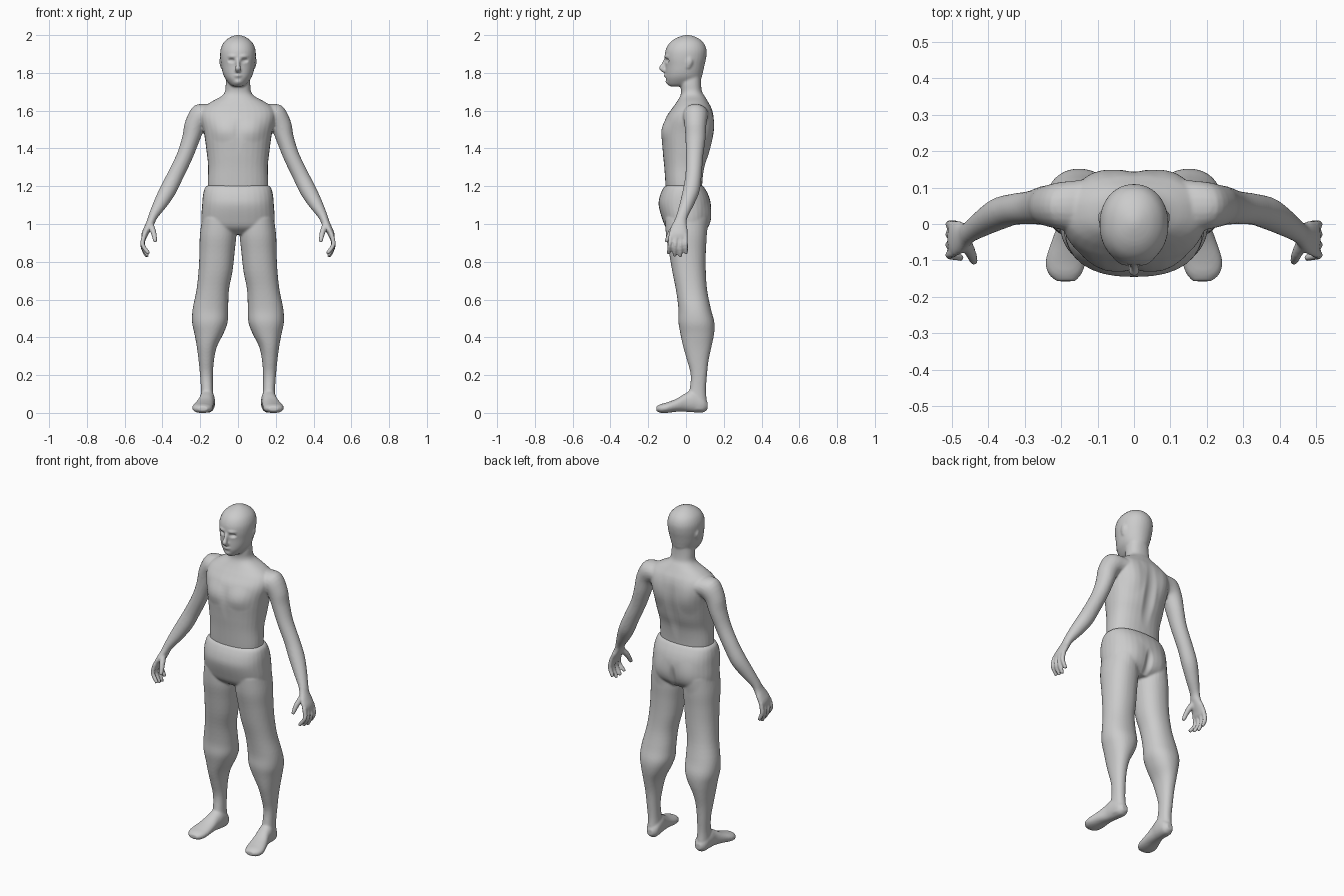
import bpy, bmesh, math
from mathutils import Vector


def loft(bm, rings, n=2.2, seg=32, sub=4):
    """Skin smoothly interpolated superellipse rings; ring = centre, axis u, axis v."""
    flat = [list(c) + list(u) + list(v) for c, u, v in rings]
    dense = []
    for i in range(len(flat) - 1):
        p0, p1, p2 = flat[max(i - 1, 0)], flat[i], flat[i + 1]
        p3 = flat[min(i + 2, len(flat) - 1)]
        for k in range(sub):
            t = k / sub
            dense.append([0.5 * (2 * b + (c - a) * t + (2 * a - 5 * b + 4 * c - d) * t * t
                                 + (3 * b - a - 3 * c + d) * t ** 3)
                          for a, b, c, d in zip(p0, p1, p2, p3)])
    dense.append(flat[-1])
    loops = []
    for r in dense:
        c, u, v = Vector(r[:3]), Vector(r[3:6]), Vector(r[6:])
        loop = []
        for k in range(seg):
            a = 2 * math.pi * k / seg
            ca, sa = math.cos(a), math.sin(a)
            loop.append(bm.verts.new(c + u * math.copysign(abs(ca) ** (2 / n), ca)
                                     + v * math.copysign(abs(sa) ** (2 / n), sa)))
        loops.append(loop)
    for a, b in zip(loops, loops[1:]):
        for k in range(seg):
            bm.faces.new((a[k], a[(k + 1) % seg], b[(k + 1) % seg], b[k]))
    bm.faces.new(loops[0])
    bm.faces.new(loops[-1])


def stack(bm, rows, s=1, n=2.2):
    """Horizontal rings: z, centre x, half width, front y, back y."""
    loft(bm, [((s * cx, (f + b) / 2, z), (hw, 0, 0), (0, (b - f) / 2, 0))
              for z, cx, hw, f, b in rows], n)


def tube(bm, pts, s=1, seg=20):
    """Limb along a path: x, y, z, sideways radius, depth radius."""
    P = [Vector((s * p[0], p[1], p[2])) for p in pts]
    rings = []
    for i, p in enumerate(pts):
        t = (P[min(i + 1, len(P) - 1)] - P[max(i - 1, 0)]).normalized()
        v = Vector((0, 1, 0))
        v = (v - t * v.dot(t)).normalized()
        rings.append((P[i], t.cross(v) * p[3], v * p[4]))
    e0, e1 = rings[0], rings[-1]
    d = (P[-1] - P[-2]).normalized() * pts[-1][3]
    rings.append((e1[0] + d * 0.7, e1[1] * 0.6, e1[2] * 0.6))
    loft(bm, rings, 2, seg)


def finish(bm, name, voxel, pushes):
    """Fuse the pieces, smooth them and apply soft sculpting pushes."""
    bmesh.ops.recalc_face_normals(bm, faces=bm.faces)
    me = bpy.data.meshes.new(name)
    bm.to_mesh(me)
    bm.free()
    ob = bpy.data.objects.new(name, me)
    bpy.context.collection.objects.link(ob)
    bpy.context.view_layer.objects.active = ob
    ob.select_set(True)
    m = ob.modifiers.new("fuse", 'REMESH')
    m.mode, m.voxel_size = 'VOXEL', voxel
    m = ob.modifiers.new("soften", 'SMOOTH')
    m.factor, m.iterations = 0.5, 5
    for mod in list(ob.modifiers):
        bpy.ops.object.modifier_apply(modifier=mod.name)
    for (x, y, z), (rx, ry, rz), dy in pushes:
        for sx in ((x, -x) if x else (0,)):
            for v in ob.data.vertices:
                q = ((v.co.x - sx) / rx) ** 2 + ((v.co.y - y) / ry) ** 2 + ((v.co.z - z) / rz) ** 2
                if q < 1:
                    v.co.y += dy * (1 - q) ** 2
    for p in ob.data.polygons:
        p.use_smooth = True
    ob.select_set(False)
    return ob


# torso and neck
up = bmesh.new()
stack(up, [(1.10, 0, .15, -.10, .085), (1.20, 0, .160, -.108, .085), (1.30, 0, .158, -.115, .098),
           (1.38, 0, .166, -.123, .125), (1.48, 0, .180, -.130, .148), (1.56, 0, .198, -.108, .148),
           (1.61, 0, .190, -.075, .137), (1.645, 0, .145, -.05, .118), (1.675, 0, .09, -.032, .10),
           (1.70, 0, .069, -.026, .085), (1.74, 0, .065, -.03, .08), (1.79, 0, .06, -.03, .08)], n=2.3)

# head
stack(up, [(1.728, 0, .022, -.082, .02), (1.738, 0, .042, -.096, .05), (1.77, 0, .068, -.107, .08),
           (1.80, 0, .081, -.108, .089), (1.84, 0, .089, -.108, .098), (1.88, 0, .094, -.112, .107),
           (1.92, 0, .093, -.108, .109), (1.955, 0, .08, -.09, .096), (1.98, 0, .056, -.06, .07),
           (1.995, 0, .028, -.025, .038), (2.001, 0, .006, 0, .012)], n=2.1)

# nose
tube(up, [(0, -.108, 1.872, .01, .009), (0, -.119, 1.845, .010, .011),
          (0, -.129, 1.826, .015, .015), (0, -.113, 1.81, .014, .012)])

for s in (1, -1):
    # ears
    tube(up, [(.084, .016, 1.885, .010, .012), (.089, .018, 1.86, .010, .019),
              (.085, .010, 1.83, .008, .012)], s)
    # arms and palms
    tube(up, [(.13, .05, 1.585, .05, .07), (.195, .05, 1.572, .066, .066), (.228, .05, 1.525, .055, .058),
              (.25, .05, 1.45, .047, .053), (.282, .045, 1.36, .043, .046), (.33, .04, 1.26, .043, .043),
              (.37, .028, 1.18, .044, .044), (.41, .005, 1.11, .037, .037), (.448, -.02, 1.045, .025, .03),
              (.462, -.03, 1.01, .022, .034), (.477, -.036, .98, .02, .045),
              (.492, -.04, .95, .018, .05), (.498, -.042, .928, .014, .047)], s)
    # fingers
    for i, length in enumerate((.088, .10, .105, .088)):
        y0, y1 = -.080 + .026 * i, -.092 + .031 * i
        tube(up, [(.495, y0, .945, .013, .012), (.505, (y0 + y1) / 2, .935 - length * .5, .0125, .0115),
                  (.488 - .004 * (3 - i), y1, .936 - length, .0105, .0105)], s, 12)
    # thumbs
    tube(up, [(.464, -.045, 1.0, .017, .02), (.447, -.08, .955, .015, .016),
              (.438, -.103, .91, .011, .011)], s, 12)

finish(up, "upper_body", 0.006, [
    ((.034, -.10, 1.866), (.026, .05, .015), .014),      # eye sockets
    ((.033, -.10, 1.888), (.034, .05, .014), -.006),     # brow
    ((0, -.11, 1.785), (.03, .05, .014), -.008),         # lips
    ((0, -.10, 1.75), (.03, .05, .018), -.006),          # chin
    ((.085, -.12, 1.50), (.085, .08, .075), -.008),      # chest
    ((0, -.12, 1.48), (.03, .06, .12), .004),            # breastbone
    ((0, .13, 1.42), (.045, .08, .24), -.012),           # spine
    ((.11, .13, 1.52), (.08, .08, .12), .009),           # shoulder blades
])

# hips
low = bmesh.new()
stack(low, [(1.205, 0, .160, -.106, .086), (1.19, 0, .176, -.120, .099), (1.15, 0, .186, -.138, .120),
            (1.10, 0, .190, -.145, .132), (1.03, 0, .194, -.127, .130), (.98, 0, .186, -.105, .115),
            (.945, 0, .15, -.06, .08)], n=2.4)

for s in (1, -1):
    # trouser legs, calves and ankles
    stack(low, [(1.03, .105, .085, -.11, .11), (.94, .106, .096, -.106, .11), (.85, .111, .093, -.09, .105),
                (.75, .119, .090, -.073, .105), (.65, .134, .086, -.053, .112), (.55, .146, .094, -.04, .132),
                (.48, .149, .094, -.04, .150), (.42, .154, .077, -.03, .149), (.35, .165, .053, -.015, .135),
                (.28, .168, .041, .005, .12), (.20, .167, .034, .025, .111), (.12, .164, .032, .018, .106),
                (.06, .163, .035, 0, .11), (.02, .163, .034, .02, .108)], s)
    # feet: y, centre x, half width, bottom, top
    loft(low, [((s * cx, y, (a + b) / 2), (hw, 0, 0), (0, 0, (b - a) / 2)) for y, cx, hw, a, b in (
        (.115, .160, .018, .02, .055), (.09, .160, .036, .002, .09), (.04, .163, .041, .003, .12),
        (0, .168, .041, .006, .105), (-.05, .178, .049, .006, .075), (-.10, .187, .055, 0, .056),
        (-.135, .189, .047, 0, .046), (-.157, .187, .026, .01, .034))])

finish(low, "trousers_and_feet", 0.006, [
    ((.09, .12, 1.03), (.085, .08, .10), .008),          # buttocks
    ((0, .12, 1.0), (.03, .08, .10), -.014),             # cleft
])
